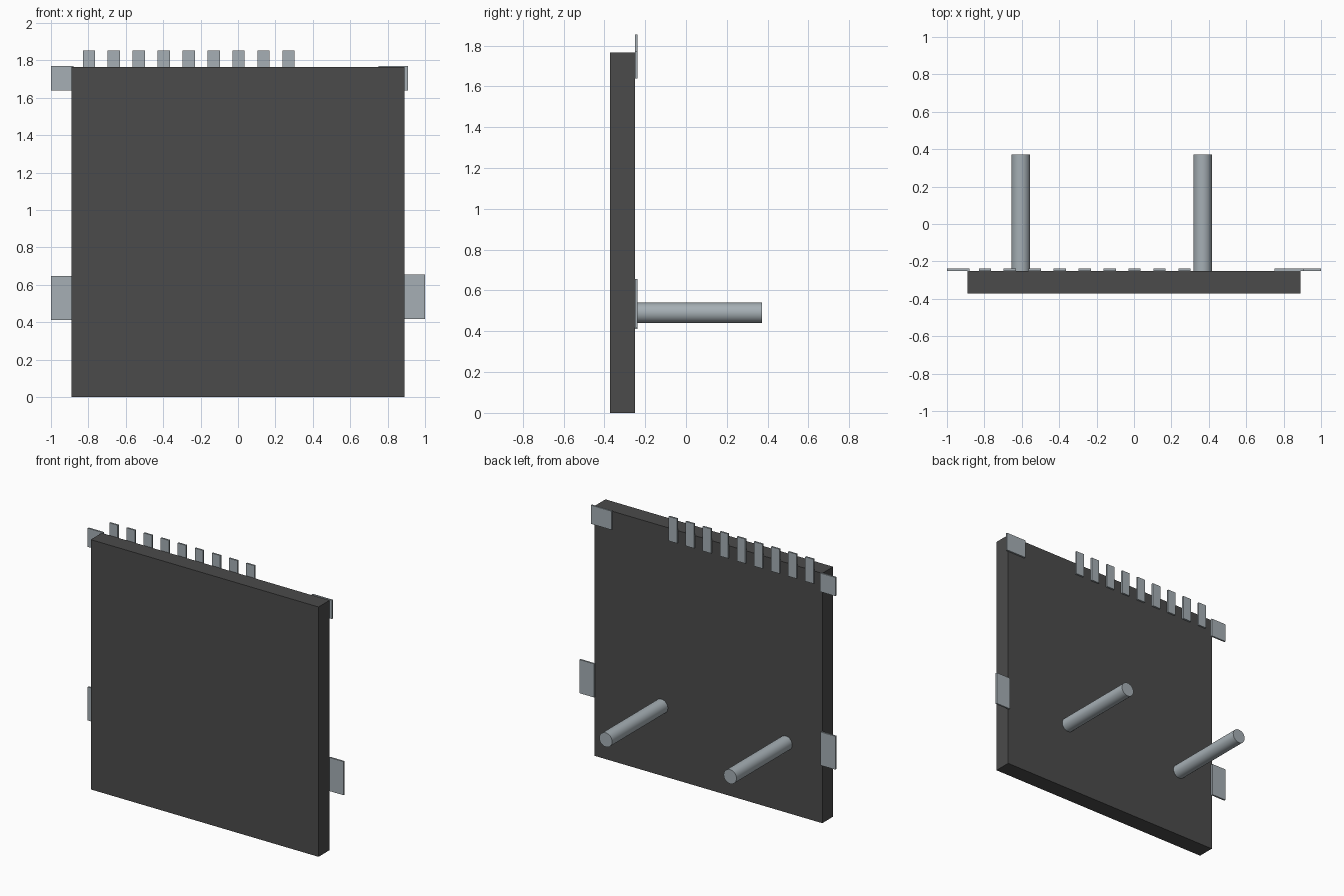
import bpy
import math

cube = bpy.data.objects.get("Cube")
if cube:
    bpy.data.objects.remove(cube, do_unlink=True)


def make_material(name, rgb):
    mat = bpy.data.materials.new(name)
    mat.use_nodes = True
    mat.diffuse_color = (*rgb, 1)
    bsdf = mat.node_tree.nodes["Principled BSDF"]
    bsdf.inputs["Base Color"].default_value = (*rgb, 1)
    bsdf.inputs["Roughness"].default_value = 0.6
    return mat


dark = make_material("dark grey", (0.07, 0.07, 0.07))
metal = make_material("light metal", (0.38, 0.43, 0.46))


def box(name, x, y, z, mat):
    """Box from (min, max) ranges on each axis."""
    bpy.ops.mesh.primitive_cube_add(size=1)
    ob = bpy.context.object
    ob.name = name
    ob.location = [(r[0] + r[1]) / 2 for r in (x, y, z)]
    ob.scale = [r[1] - r[0] for r in (x, y, z)]
    bpy.ops.object.transform_apply(location=False, rotation=False, scale=True)
    ob.data.materials.append(mat)
    return ob


BACK = -0.25
PLATE_Y = (BACK, BACK + 0.012)

# Main slab
box("panel", (-0.89, 0.89), (-0.372, BACK), (0, 1.765), dark)

# Mounting tabs on the back edges
box("upper_right_tab", (-1.0, -0.88), PLATE_Y, (1.638, 1.77), metal)
box("upper_left_tab", (0.75, 0.91), PLATE_Y, (1.638, 1.77), metal)
box("lower_right_tab", (-1.0, -0.885), PLATE_Y, (0.412, 0.648), metal)
box("lower_left_tab", (0.885, 1.0), PLATE_Y, (0.418, 0.655), metal)

# Row of contact strips along the top edge
for i in range(9):
    x = -0.83 + i * 0.1335
    box(f"contact_strip_{i + 1}", (x, x + 0.065), PLATE_Y, (1.68, 1.853), metal)

# Two round pegs sticking out of the back
for name, x in (("right_peg", -0.605), ("left_peg", 0.367)):
    bpy.ops.mesh.primitive_cylinder_add(
        vertices=32, radius=0.05, depth=0.622,
        location=(x, 0.061, 0.49), rotation=(math.pi / 2, 0, 0))
    peg = bpy.context.object
    peg.name = name
    peg.data.materials.append(metal)
    bpy.ops.object.shade_smooth_by_angle(angle=math.radians(40))
